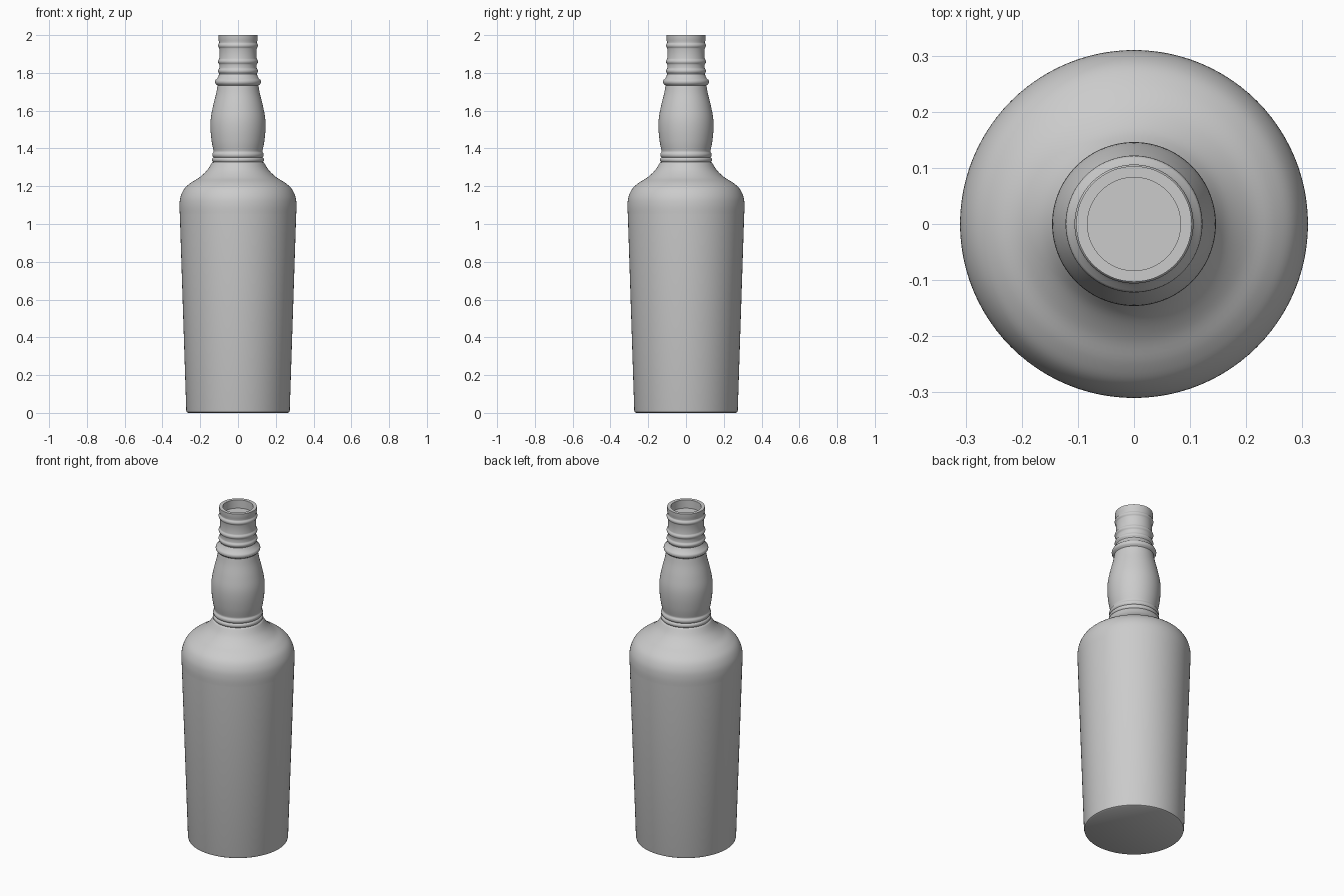
import bpy, bmesh, math

if "Cube" in bpy.data.objects:
    bpy.data.objects.remove(bpy.data.objects["Cube"])

SIDES = 96


def smooth(points, steps=5):
    """Catmull-Rom curve through a few profile points."""
    out = []
    p = [points[0]] + points + [points[-1]]
    for i in range(1, len(p) - 2):
        for s in range(steps):
            t = s / steps
            out.append(tuple(
                0.5 * (2 * b + (c - a) * t + (2 * a - 5 * b + 4 * c - d) * t * t
                       + (3 * b - a - 3 * c + d) * t ** 3)
                for a, b, c, d in zip(*p[i - 1:i + 3])))
    return out + [points[-1]]


def bead(r, z0, z1, bulge, steps=6):
    """Rounded ring standing proud of radius r."""
    return [(r + bulge * math.sin(math.pi * i / steps) ** 0.6,
             z0 + (z1 - z0) * i / steps) for i in range(steps + 1)]


def lathe(name, profile):
    bm = bmesh.new()
    verts = [bm.verts.new((r, 0, z)) for r, z in profile]
    edges = [bm.edges.new(pair) for pair in zip(verts, verts[1:])]
    bmesh.ops.spin(bm, geom=verts + edges, cent=(0, 0, 0), axis=(0, 0, 1),
                   angle=math.tau, steps=SIDES)
    bmesh.ops.remove_doubles(bm, verts=bm.verts, dist=0.0001)
    bmesh.ops.recalc_face_normals(bm, faces=bm.faces)
    mesh = bpy.data.meshes.new(name)
    bm.to_mesh(mesh)
    bm.free()
    obj = bpy.data.objects.new(name, mesh)
    bpy.context.collection.objects.link(obj)
    bpy.context.view_layer.objects.active = obj
    obj.select_set(True)
    bpy.ops.object.shade_smooth_by_angle(angle=math.radians(35))
    obj.select_set(False)


# Base and tapered body
profile = [(0, 0), (0.264, 0), (0.271, 0.004), (0.274, 0.014)]
# Shoulder
profile += smooth([(0.308, 1.05), (0.31, 1.10), (0.304, 1.145), (0.284, 1.187),
                   (0.25, 1.218), (0.205, 1.246), (0.165, 1.283), (0.138, 1.325)])
# Lower collar
profile += bead(0.132, 1.328, 1.352, 0.006) + bead(0.13, 1.353, 1.38, 0.006)
# Bulbous neck
profile += smooth([(0.129, 1.385), (0.139, 1.435), (0.1455, 1.50), (0.144, 1.56),
                   (0.132, 1.625), (0.116, 1.69), (0.108, 1.733)])
# Upper collar
profile += bead(0.11, 1.735, 1.77, 0.012)
# Threaded finish with three ridges
for z in (1.81, 1.86, 1.945):
    profile += [(0.099, z - 0.016)] + bead(0.1, z - 0.012, z + 0.012, 0.006) + [(0.099, z + 0.016)]
# Lip and recessed mouth
profile += [(0.103, 1.972), (0.103, 2.0), (0.083, 2.0), (0.083, 1.95), (0, 1.95)]

lathe("bottle", profile)
